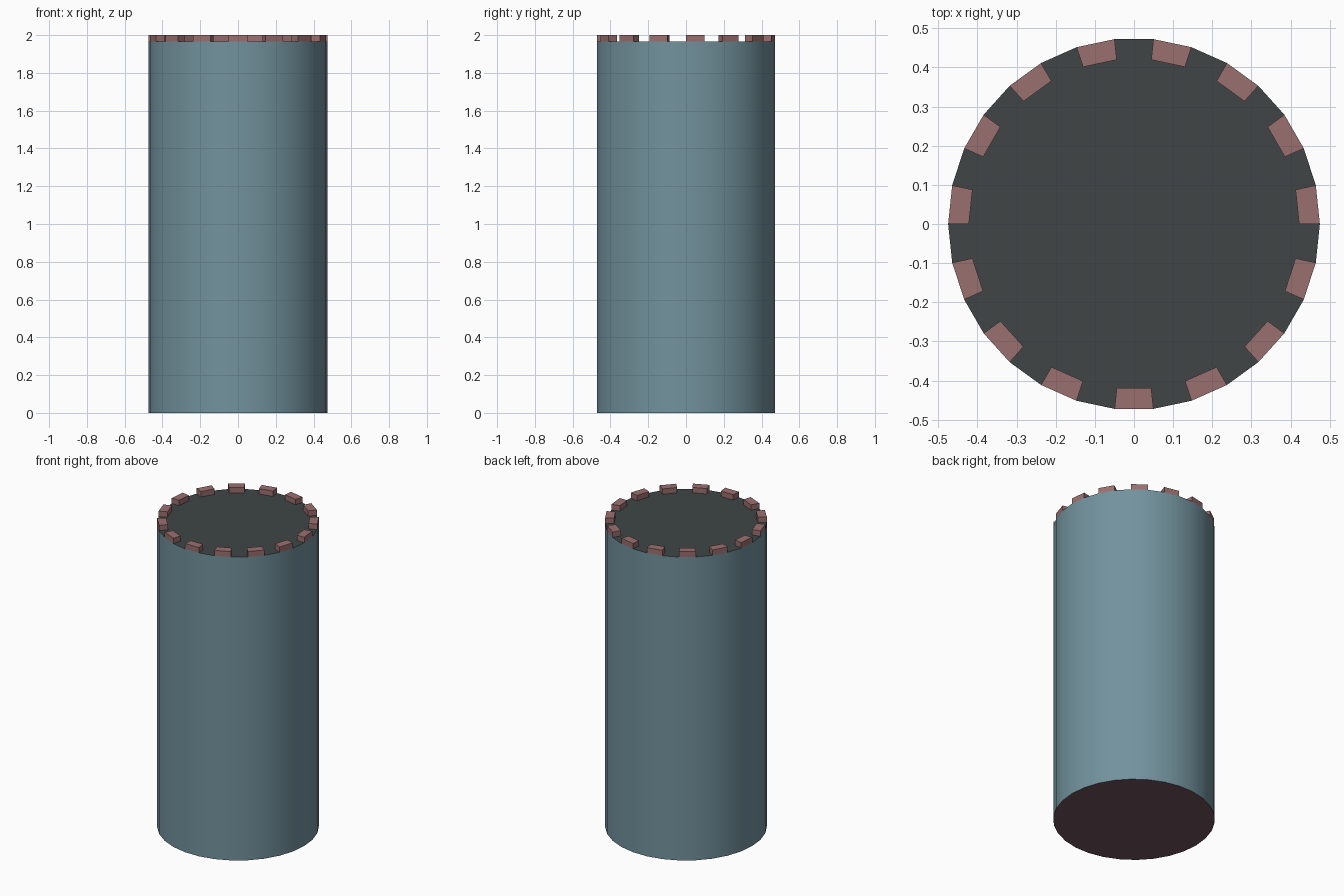
import bpy, bmesh
from math import cos, sin, radians

if "Cube" in bpy.data.objects:
    bpy.data.objects.remove(bpy.data.objects["Cube"])

SIDES, R_OUT, R_IN = 30, 0.475, 0.422
DECK_Z, TOP_Z = 1.965, 2.0
STEP = 360 / SIDES


def material(name, rgb):
    m = bpy.data.materials.new(name)
    m.diffuse_color = (*rgb, 1)
    m.use_nodes = True
    m.node_tree.nodes["Principled BSDF"].inputs["Base Color"].default_value = m.diffuse_color
    return m


def polar(r, i, z):
    a = radians(i * STEP)
    return (r * cos(a), r * sin(a), z)


def finish(bm, name, mats):
    bmesh.ops.recalc_face_normals(bm, faces=bm.faces)
    me = bpy.data.meshes.new(name)
    bm.to_mesh(me)
    bm.free()
    for m in mats:
        me.materials.append(m)
    ob = bpy.data.objects.new(name, me)
    bpy.context.collection.objects.link(ob)
    return ob


wall = material("wall_blue", (0.17, 0.29, 0.34))
deck = material("deck_grey", (0.05, 0.06, 0.06))
base = material("base_mauve", (0.16, 0.09, 0.12))
brick = material("merlon_red", (0.33, 0.16, 0.16))

# Tower: base disc, wall, flat rim and deck
bm = bmesh.new()
rings = [[bm.verts.new(polar(r, i, z)) for i in range(SIDES)]
         for r, z in ((R_OUT, 0), (R_OUT, DECK_Z), (R_IN, DECK_Z))]
for k in range(2):
    for i in range(SIDES):
        j = (i + 1) % SIDES
        f = bm.faces.new((rings[k][i], rings[k][j], rings[k + 1][j], rings[k + 1][i]))
        f.material_index = k
bm.faces.new(rings[2]).material_index = 1
bm.faces.new(rings[0]).material_index = 2
tower = finish(bm, "tower", (wall, deck, base))
bpy.context.view_layer.objects.active = tower
tower.select_set(True)
bpy.ops.object.shade_smooth_by_angle(angle=radians(30))

# Merlons: one block on every second side of the rim
bm = bmesh.new()
for i in range(0, SIDES, 2):
    lo, hi = [[bm.verts.new(polar(r, n, z)) for r, n in
               ((R_OUT, i), (R_OUT, i + 1), (R_IN, i + 1), (R_IN, i))]
              for z in (DECK_Z, TOP_Z)]
    bm.faces.new(hi)
    for a in range(4):
        b = (a + 1) % 4
        bm.faces.new((lo[a], lo[b], hi[b], hi[a]))
finish(bm, "merlons", (brick,))
